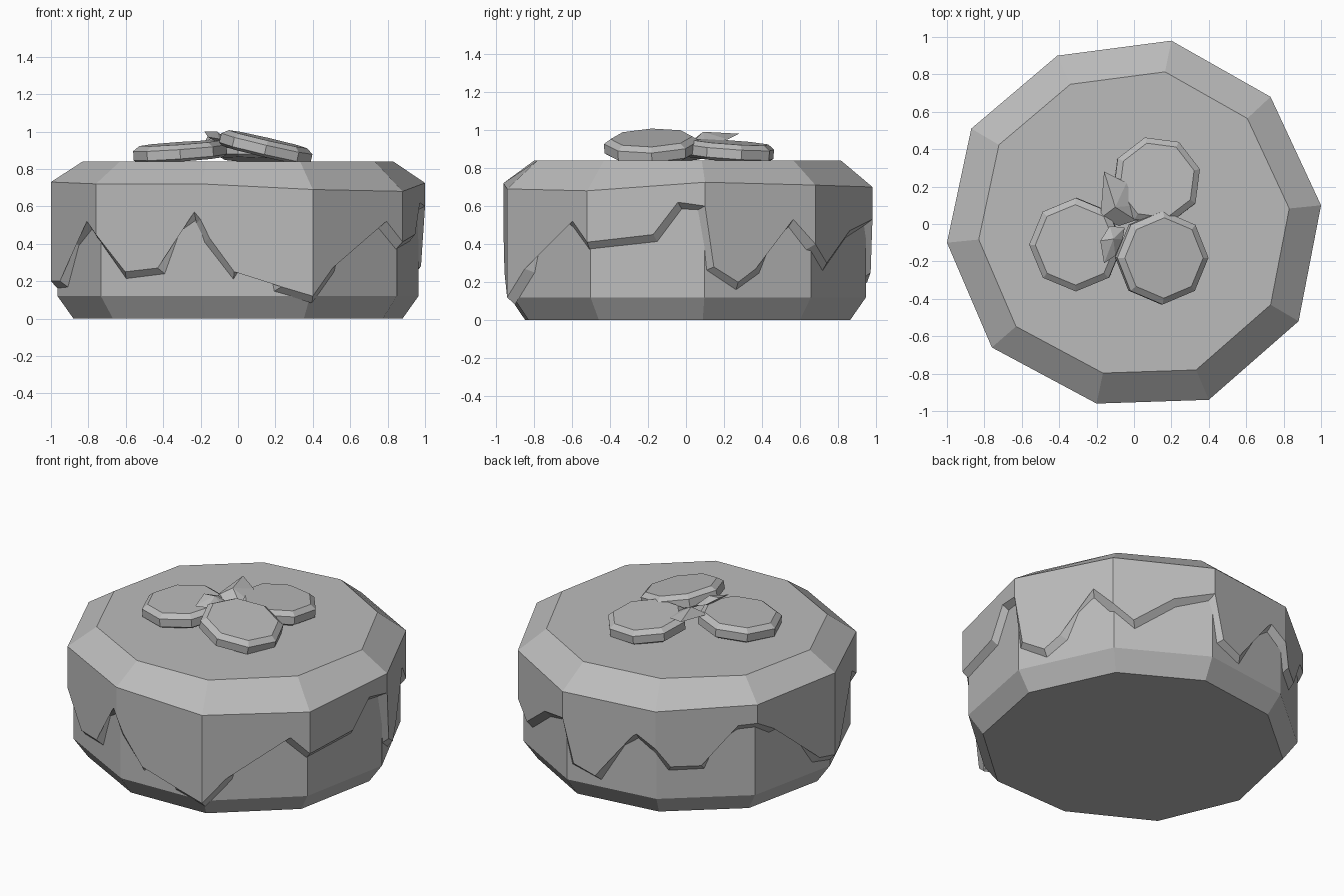
import bpy, bmesh, math
from mathutils import Vector, Matrix

if "Cube" in bpy.data.objects:
    bpy.data.objects.remove(bpy.data.objects["Cube"])

stone = bpy.data.materials.new("plain grey")
stone.use_nodes = True
GREY = (0.5, 0.5, 0.5, 1)
stone.diffuse_color = GREY
stone.node_tree.nodes["Principled BSDF"].inputs["Base Color"].default_value = GREY


def finish(name, bm, fix_normals=True):
    if fix_normals:
        bmesh.ops.recalc_face_normals(bm, faces=bm.faces)
    mesh = bpy.data.meshes.new(name)
    bm.to_mesh(mesh)
    bm.free()
    mesh.materials.append(stone)
    obj = bpy.data.objects.new(name, mesh)
    bpy.context.collection.objects.link(obj)
    return obj


def loft(bm, rings):
    """Skin closed rings of points and cap both ends."""
    loops = [[bm.verts.new(p) for p in ring] for ring in rings]
    n = len(loops[0])
    for a, b in zip(loops, loops[1:]):
        for i in range(n):
            j = (i + 1) % n
            bm.faces.new((a[i], a[j], b[j], b[i]))
    bm.faces.new(loops[0][::-1])
    bm.faces.new(loops[-1])


# uneven ten-sided outline, with the shoulder height of each corner
OUTLINE = [(-1, -.1, .73), (-.76, -.66, .72), (-.2, -.96, .72), (.4, -.94, .69),
           (.88, -.52, .68), (1, .1, .725), (.73, .68, .71), (.2, .98, .70),
           (-.41, .9, .70), (-.87, .51, .72)]
SIDES = len(OUTLINE)
INSET = .965


def on_side(u, z, scale):
    """Point at outline position u (whole numbers are corners)."""
    i = math.floor(u)
    a, b = Vector(OUTLINE[i % SIDES][:2]), Vector(OUTLINE[(i + 1) % SIDES][:2])
    p = a.lerp(b, u - i) * scale
    return Vector((p.x, p.y, z))


def ring(scale, height):
    return [(x * scale, y * scale, height(z)) for x, y, z in OUTLINE]


# cake body: base, chamfer, wall, shoulder, top
bm = bmesh.new()
loft(bm, [ring(.88, lambda z: 0), ring(INSET, lambda z: .12),
          ring(INSET, lambda z: z - .04), ring(1, lambda z: z),
          ring(.83, lambda z: .84)])
finish("cake_body", bm)

# dripping icing: lower edge as (outline position, height)
DRIPS = [(0, .2), (.2, .2), (.45, .42), (.8, .52), (1, .45),
         (1.28, .25), (1.59, .27), (1.73, .49), (1.94, .57), (2, .53),
         (2.08, .43), (2.3, .25), (2.42, .40), (2.63, .43), (2.72, .17), (3, .12),
         (3.22, .27), (3.33, .49), (3.65, .57), (3.82, .52), (4, .41),
         (4.56, .45), (4.77, .62), (5, .6), (5.08, .28), (5.3, .2),
         (5.46, .27), (5.58, .44), (5.8, .53), (6, .4), (6.2, .3), (6.6, .47),
         (7, .53), (7.12, .25), (7.35, .2), (7.6, .45), (7.8, .53), (8, .46),
         (8.15, .34), (8.45, .34), (8.55, .49), (8.8, .59), (9, .6),
         (9.2, .53), (9.45, .54), (9.65, .36), (9.8, .22)]
bm = bmesh.new()
count = len(DRIPS)
LENGTH = .62
outer, inner = [], []
for k, (u, z) in enumerate(DRIPS):
    before, after = DRIPS[k - 1], DRIPS[(k + 1) % count]
    du = ((after[0] - before[0]) % SIDES) * LENGTH
    out = Vector((after[1] - before[1], -du)).normalized() * .04
    outer.append(bm.verts.new(on_side(u, z, 1)))
    inner.append(bm.verts.new(on_side(u + out.x / LENGTH, z + out.y, INSET)))
for k in range(count):
    j = (k + 1) % count
    bm.faces.new((outer[k], inner[k], inner[j], outer[j]))
shoulder = [bm.verts.new(p) for p in OUTLINE]
panels = []
for i in range(SIDES):
    edge = [outer[k] for k in range(count) if i <= DRIPS[k][0] <= i + 1]
    if i == SIDES - 1:
        edge.append(outer[0])
    panels.append(bm.faces.new([shoulder[i]] + edge + [shoulder[(i + 1) % SIDES]]))
bmesh.ops.triangulate(bm, faces=panels, ngon_method='EAR_CLIP')
finish("icing_drips", bm, False)


# three tilted eight-sided slices on top
def slice_disc(name, centre, radius, tilt_x, tilt_y, turn):
    bm = bmesh.new()
    profile = [(.9, -.045), (1, -.03), (1, .02), (.86, .045)]
    angles = [math.radians(turn + 45 * i) for i in range(8)]
    loft(bm, [[(radius * r * math.cos(a), radius * r * math.sin(a), z) for a in angles]
              for r, z in profile])
    spin = Matrix.Rotation(math.radians(tilt_y), 4, 'Y') @ Matrix.Rotation(math.radians(tilt_x), 4, 'X')
    bm.transform(Matrix.Translation(centre) @ spin)
    finish(name, bm)


slice_disc("front_slice", (.15, -.18, .915), .25, 2, 13, 90)
slice_disc("right_slice", (-.31, -.11, .892), .25, 2, -4, 90)
slice_disc("back_slice", (.12, .23, .89), .24, -4, 3, 105)


# two folded leaves between the slices
def leaf(name, rim, ridge):
    bm = bmesh.new()
    top = bm.verts.new(ridge)
    low = bm.verts.new(Vector(ridge) - Vector((0, 0, .06)))
    edge = [bm.verts.new(p) for p in rim]
    for a, b in zip(edge, edge[1:] + edge[:1]):
        bm.faces.new((top, a, b))
        bm.faces.new((low, b, a))
    finish(name, bm)


leaf("large_leaf", [(-.08, -.01, .91), (.01, .02, .92), (.01, .1, .93), (-.04, .22, .95),
                    (-.16, .28, .98), (-.18, .03, .94)], (-.1, .09, .99))
leaf("small_leaf", [(-.05, -.02, .94), (-.06, -.08, .95), (-.1, -.17, .96),
                    (-.16, -.21, .97), (-.18, -.09, 1.0), (-.13, -.01, .97)], (-.11, -.08, 1.0))
